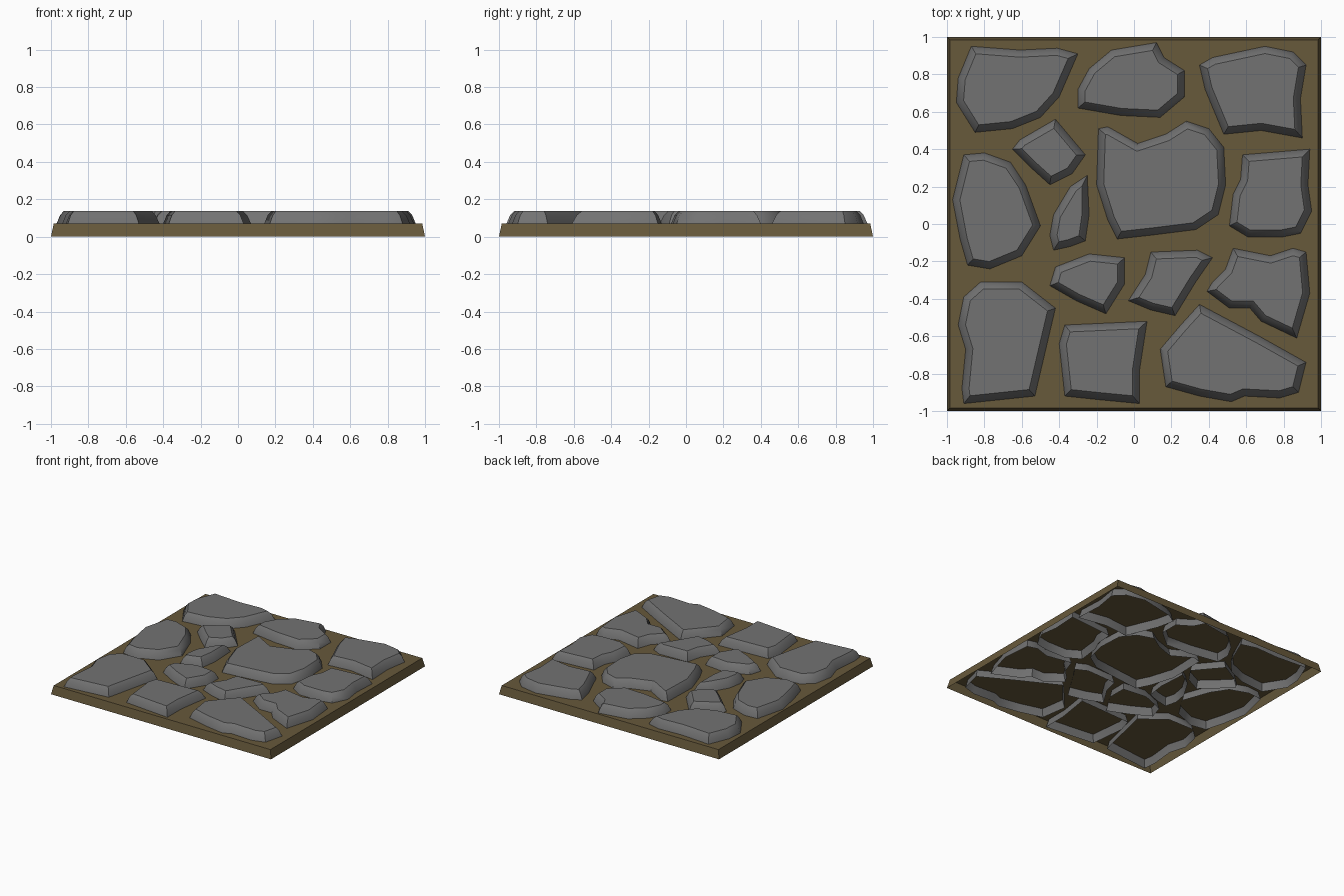
import bpy
import bmesh
from mathutils import Vector
from math import radians

cube = bpy.data.objects.get("Cube")
if cube:
    bpy.data.objects.remove(cube, do_unlink=True)


def make_material(name, color):
    material = bpy.data.materials.new(name)
    material.use_nodes = True
    material.diffuse_color = color
    material.node_tree.nodes["Principled BSDF"].inputs["Base Color"].default_value = color
    return material


stone_grey = make_material("stone grey", (0.17, 0.17, 0.17, 1))
earth_brown = make_material("earth brown", (0.135, 0.1, 0.044, 1))

GROUND = 0.07    # level of the soil between the stones
STONE_TOP = 0.138


def inset(points, amount):
    """Move a clockwise outline inward (or outward if negative) with mitred corners."""
    result = []
    for i, point in enumerate(points):
        before = (point - points[i - 1]).normalized()
        after = (points[(i + 1) % len(points)] - point).normalized()
        normal_a = Vector((before.y, -before.x))
        normal_b = Vector((after.y, -after.x))
        miter = (normal_a + normal_b) / max(1 + normal_a.dot(normal_b), 0.6)
        result.append(point + miter * amount)
    return result


def loft(name, rings, material):
    """Bridge stacked (outline, height) rings and cap the last; the underside stays open."""
    bm = bmesh.new()
    loops = [[bm.verts.new((p.x, p.y, z)) for p in outline] for outline, z in rings]
    for lower, upper in zip(loops, loops[1:]):
        for i in range(len(lower)):
            bm.faces.new((lower[i - 1], lower[i], upper[i], upper[i - 1]))
    bm.faces.new(loops[-1])
    bmesh.ops.recalc_face_normals(bm, faces=bm.faces)
    top = max(bm.faces, key=lambda face: face.calc_center_median().z)
    if top.normal.z < 0:
        bmesh.ops.reverse_faces(bm, faces=bm.faces)
    mesh = bpy.data.meshes.new(name)
    bm.to_mesh(mesh)
    bm.free()
    mesh.materials.append(material)
    obj = bpy.data.objects.new(name, mesh)
    bpy.context.collection.objects.link(obj)
    return obj


def stone(name, *outline):
    """Flat-topped paving stone from a clockwise ground outline in hundredths."""
    points = [Vector(p) / 100 for p in outline]
    obj = loft(name, [
        (inset(points, -0.015), 0.005),
        (points, GROUND),
        (inset(points, 0.018), 0.115),
        (inset(points, 0.038), STONE_TOP),
    ], stone_grey)
    bpy.ops.object.select_all(action="DESELECT")
    obj.select_set(True)
    bpy.context.view_layer.objects.active = obj
    bpy.ops.object.shade_smooth_by_angle(angle=radians(40))


# Soil tray with slightly sloping sides
square = [Vector(c) for c in ((-1, -1), (-1, 1), (1, 1), (1, -1))]
loft("soil_tray", [(square, 0), (inset(square, 0.015), GROUND)], earth_brown)

# Back row of stones
stone("back_right_stone", (-87, 95), (-61, 93), (-41, 94), (-30, 91), (-40, 68),
      (-50, 57), (-65, 51), (-85, 49), (-95, 65), (-94, 78))
stone("back_middle_stone", (-12, 93), (12, 97), (16, 89), (27, 82), (27, 68),
      (14, 57), (-7, 58), (-30, 62), (-30, 72), (-24, 83))
stone("back_left_stone", (35, 85), (42, 89), (70, 95), (85, 92), (92, 85),
      (89, 67), (90, 46), (68, 50), (48, 48), (38, 72))

# Middle stones
stone("small_diamond_stone", (-42, 56), (-26, 37), (-33, 27), (-45, 21),
      (-55, 30), (-65, 40), (-61, 45))
stone("large_centre_stone", (-19, 51), (-14, 52), (2, 43), (17, 48), (28, 55),
      (40, 51), (48, 41), (49, 21), (45, 5), (33, -3), (9, -6), (-9, -8),
      (-14, 2), (-20, 21))
stone("left_side_stone", (58, 37), (94, 40), (93, 21), (95, 7), (89, -5),
      (79, -7), (61, -7), (51, -1), (53, 16), (57, 24))
stone("right_side_stone", (-91, 37), (-80, 38), (-66, 33), (-58, 21), (-50, -1),
      (-60, -17), (-77, -24), (-89, -22), (-93, -8), (-97, 13))
stone("small_shard_stone", (-25, 26), (-24, 5), (-26, -9), (-34, -12),
      (-43, -14), (-45, -6), (-43, 5), (-34, 20))
stone("small_round_stone", (-24, -16), (-5, -18), (-5, -32), (-15, -48),
      (-31, -41), (-45, -33), (-42, -23))
stone("small_wedge_stone", (9, -15), (34, -14), (42, -18), (33, -31), (22, -49),
      (9, -46), (-3, -41), (6, -27))
stone("left_notched_stone", (53, -13), (73, -17), (85, -13), (92, -15), (94, -37),
      (87, -61), (68, -52), (62, -45), (51, -45), (39, -36), (42, -31), (49, -24))

# Front row of stones
stone("front_right_stone", (-82, -31), (-60, -31), (-42, -45), (-46, -62), (-53, -92),
      (-72, -94), (-91, -96), (-92, -88), (-90, -67), (-94, -54), (-91, -39))
stone("front_middle_stone", (-37, -54), (7, -52), (3, -78), (3, -96), (-18, -94),
      (-37, -92), (-40, -64))
stone("front_left_stone", (35, -43), (67, -60), (92, -74), (88, -90), (78, -93),
      (59, -92), (52, -95), (35, -92), (17, -87), (14, -67), (25, -54))
